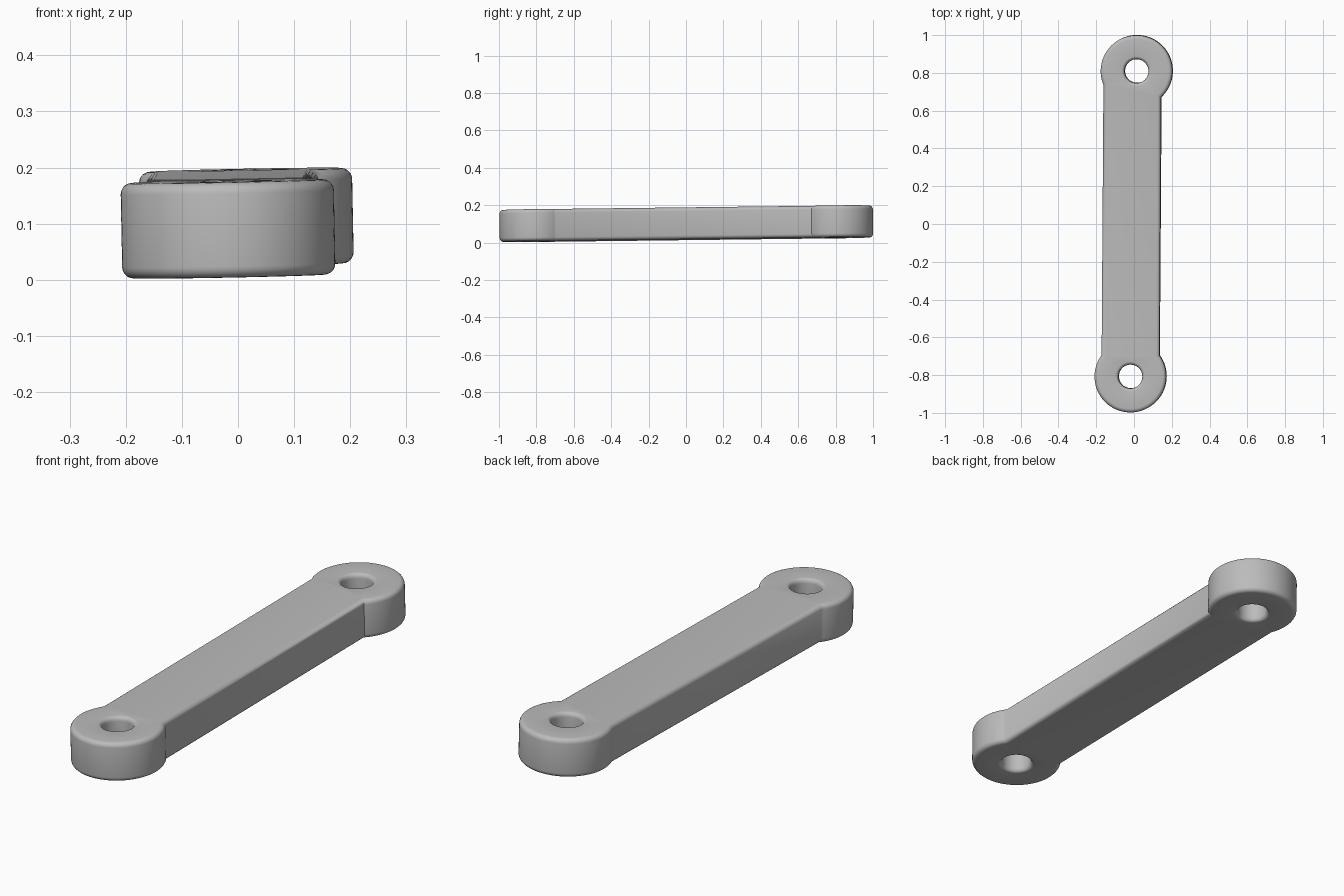
import bpy, bmesh, math
from mathutils import Vector, Matrix

cube = bpy.data.objects.get("Cube")
if cube:
    bpy.data.objects.remove(cube, do_unlink=True)

EYE_R, HOLE_R, BAR_HALF = 0.19, 0.063, 0.153
HALF_H, ROUND = 0.085, 0.02
BACK_EYE, FRONT_EYE = Vector((0.015, 0.81)), Vector((-0.018, -0.807))
BAR_MID = Vector((-0.0125, 0.0))
ALONG = Vector((0.007, 1.0)).normalized()
ACROSS = Vector((ALONG.y, -ALONG.x))
ARC_STEPS, HOLE_STEPS, ROUND_STEPS = 64, 48, 5


def eye_arc(centre, end, inset):
    """Arc of one eye, from bar edge to bar edge, anticlockwise."""
    r = EYE_R - inset
    angles = []
    for side in (end, -end):
        a = side * (BAR_HALF - inset) - (centre - BAR_MID).dot(ACROSS)
        angles.append(math.atan2(-end * math.sqrt(r * r - a * a), a))
    start, stop = angles
    if stop < start:
        stop += 2 * math.pi
    for i in range(ARC_STEPS + 1):
        t = start + (stop - start) * i / ARC_STEPS
        yield centre + r * (math.cos(t) * ACROSS + math.sin(t) * ALONG)


def outline(inset):
    return list(eye_arc(BACK_EYE, 1, inset)) + list(eye_arc(FRONT_EYE, -1, inset))


def hole(centre):
    def loop(inset):
        r = HOLE_R + inset * 0.8
        turn = [-2 * math.pi * i / HOLE_STEPS for i in range(HOLE_STEPS)]
        return [centre + r * Vector((math.cos(t), math.sin(t))) for t in turn]
    return loop


# Rounded wall section: inset and height of each level
upper = []
for i in range(ROUND_STEPS + 1):
    t = math.pi / 2 * i / ROUND_STEPS
    upper.append((ROUND * (1 - math.cos(t)), HALF_H - ROUND * (1 - math.sin(t))))
section = [(d, -z) for d, z in reversed(upper)] + upper

# Walls of the outline and both pin holes
bm = bmesh.new()
bottom_edges, top_edges = [], []
for shape in (outline, hole(BACK_EYE), hole(FRONT_EYE)):
    levels = [[bm.verts.new((p.x, p.y, z)) for p in shape(d)] for d, z in section]
    n = len(levels[0])
    for low, high in zip(levels, levels[1:]):
        for i in range(n):
            j = (i + 1) % n
            bm.faces.new((low[i], low[j], high[j], high[i]))
    for ring, edges in ((levels[0], bottom_edges), (levels[-1], top_edges)):
        edges += [bm.edges.get((ring[i], ring[(i + 1) % n])) for i in range(n)]

# Flat top and bottom
for edges, direction in ((bottom_edges, -1), (top_edges, 1)):
    bmesh.ops.triangle_fill(bm, edges=edges, use_beauty=True,
                            normal=(0, 0, direction))
bmesh.ops.recalc_face_normals(bm, faces=bm.faces)

# Slight lean of the whole link
lean = Matrix.Rotation(-0.02, 4, 'Y') @ Matrix.Rotation(0.012, 4, 'X')
bmesh.ops.transform(bm, matrix=Matrix.Translation((0, 0, 0.101)) @ lean,
                    verts=bm.verts)

mesh = bpy.data.meshes.new("link_arm")
bm.to_mesh(mesh)
bm.free()
link = bpy.data.objects.new("link_arm", mesh)
bpy.context.collection.objects.link(link)

grey = bpy.data.materials.new("plain grey")
grey.use_nodes = True
colour = (0.5, 0.5, 0.5, 1)
grey.diffuse_color = colour
grey.node_tree.nodes["Principled BSDF"].inputs["Base Color"].default_value = colour
mesh.materials.append(grey)

bpy.ops.object.select_all(action='DESELECT')
link.select_set(True)
bpy.context.view_layer.objects.active = link
bpy.ops.object.shade_smooth_by_angle(angle=math.radians(38))
